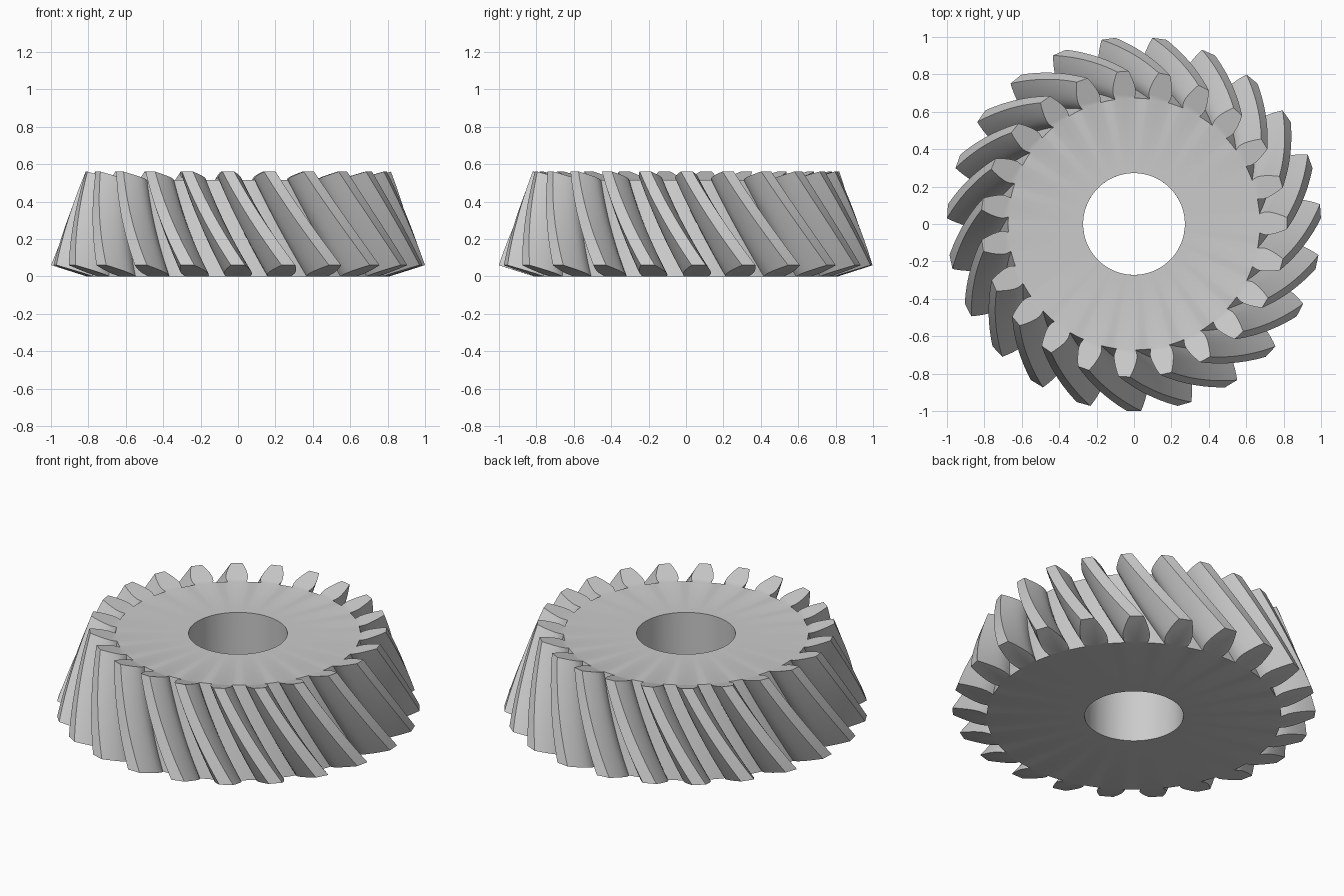
import bpy, bmesh, math

if "Cube" in bpy.data.objects:
    bpy.data.objects.remove(bpy.data.objects["Cube"])

TEETH = 23
LAYERS = 14
TWIST = math.radians(-19.3)
BORE = 0.272
PITCH = 2 * math.pi / TEETH
# tooth half profile at the large end: (fraction of height, half width)
PROFILE = [(0, .062), (.1, .069), (.22, .0745), (.38, .0735), (.55, .067),
           (.72, .058), (.87, .048), (1, .038)]


def lerp(a, b, t):
    return a + (b - a) * t


def flank(t):
    """Half profile at height t along the gear: (radius, z, half angle)."""
    r0, z0 = lerp(.81, .673, t), lerp(0, .515, t)
    r1, z1 = lerp(1.0, .818, t), lerp(.06, .56, t)
    s = lerp(1, .822, t)
    return [(lerp(r0, r1, f), lerp(z0, z1, f), w * s / lerp(r0, r1, f))
            for f, w in PROFILE]


bm = bmesh.new()


def vert(r, a, z):
    return bm.verts.new((r * math.cos(a), r * math.sin(a), z))


# toothed rings, twisted layer by layer
rings, centres = [], []
for i in range(LAYERS + 1):
    t = i / LAYERS
    half = flank(t)
    r0, z0, b = half[0]
    ring, mid = [], []
    for k in range(TEETH):
        c = -math.pi / 2 + k * PITCH + TWIST * t
        ring.append([vert(r, c - h, z) for r, z, h in half] +
                    [vert(r, c + h, z) for r, z, h in reversed(half)] +
                    [vert(r0, c + b + (PITCH - 2 * b) * g / 3, z0) for g in (1, 2)])
        if i in (0, LAYERS):
            mid.append(vert(r0, c, z0))
    rings.append(ring)
    centres.append(mid)

# flanks, tips and tooth roots
for lo, hi in zip(rings, rings[1:]):
    a, b = sum(lo, []), sum(hi, [])
    for j in range(len(a)):
        n = (j + 1) % len(a)
        bm.faces.new((a[j], a[n], b[n], b[j]))

# tooth ends, flat discs and bore
N = 2 * len(PROFILE)
bores = []
for ring, mid, z in ((rings[0], centres[0], 0), (rings[-1], centres[-1], .515)):
    outer = []
    for tooth, m in zip(ring, mid):
        bm.faces.new(tooth[:N] + [m])
        outer += [tooth[0], m, tooth[N - 1], tooth[N], tooth[N + 1]]
    inner = [vert(BORE, math.atan2(v.co.y, v.co.x), z) for v in outer]
    for j in range(len(outer)):
        n = (j + 1) % len(outer)
        bm.faces.new((outer[j], outer[n], inner[n], inner[j]))
    bores.append(inner)
# align the bore wall along the nearest angles (no twist)
low, high = bores
shift = min(range(len(high)), key=lambda s: (high[s].co.xy - low[0].co.xy).length)
for j in range(len(low)):
    n = (j + 1) % len(low)
    m = len(high)
    bm.faces.new((low[j], low[n], high[(n + shift) % m], high[(j + shift) % m]))

bmesh.ops.recalc_face_normals(bm, faces=bm.faces)
mesh = bpy.data.meshes.new("bevel_gear")
bm.to_mesh(mesh)
bm.free()

mat = bpy.data.materials.new("plain grey")
mat.diffuse_color = (.6, .6, .6, 1)
mat.use_nodes = True
mat.node_tree.nodes["Principled BSDF"].inputs["Base Color"].default_value = mat.diffuse_color
mesh.materials.append(mat)
gear = bpy.data.objects.new("bevel_gear", mesh)
bpy.context.collection.objects.link(gear)
bpy.context.view_layer.objects.active = gear
gear.select_set(True)
bpy.ops.object.shade_smooth_by_angle(angle=math.radians(30))
